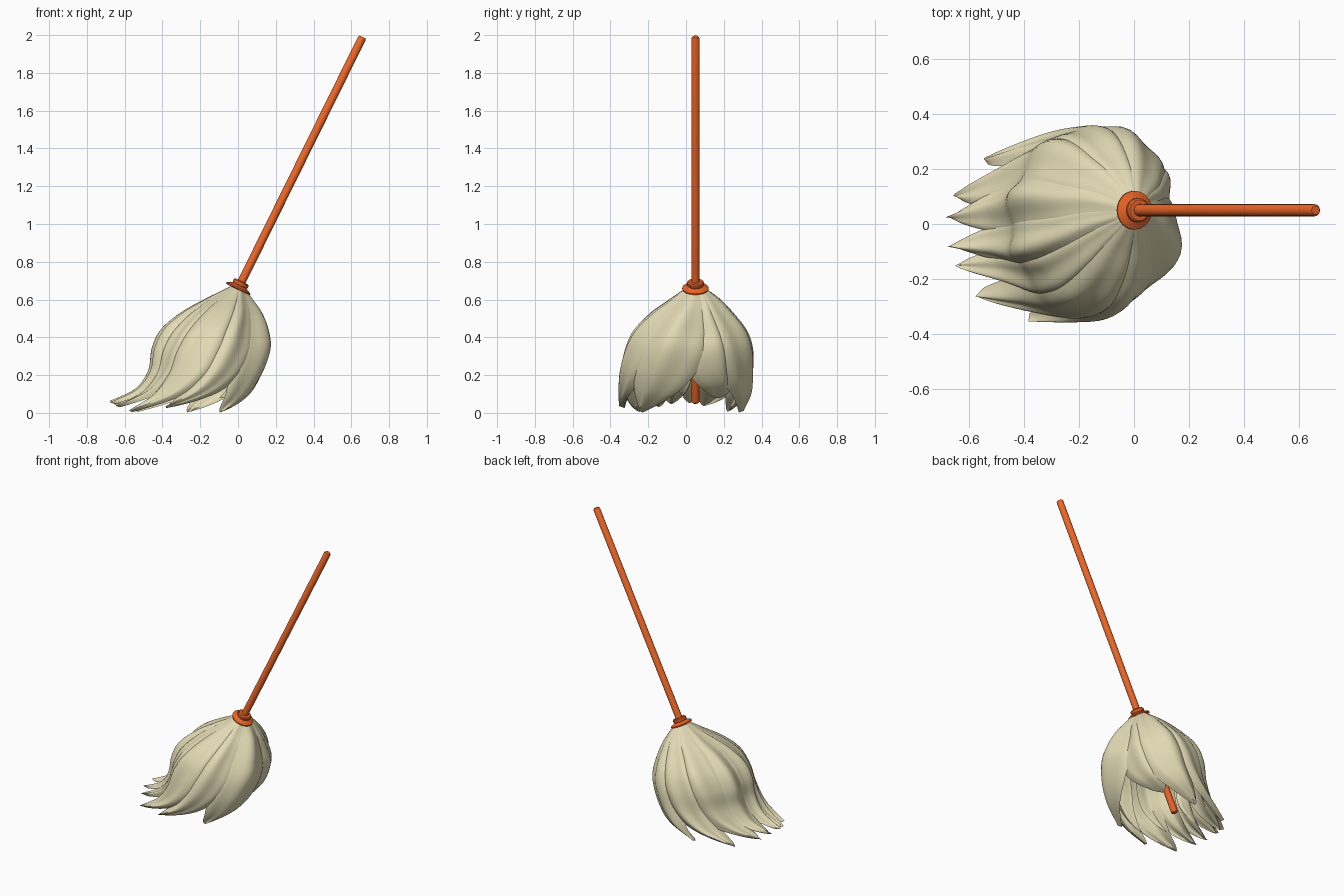
import bpy, bmesh, math
from mathutils import Vector

if "Cube" in bpy.data.objects:
    bpy.data.objects.remove(bpy.data.objects["Cube"])


def material(name, rgb):
    m = bpy.data.materials.new(name)
    m.diffuse_color = (*rgb, 1)
    m.use_nodes = True
    m.node_tree.nodes["Principled BSDF"].inputs["Base Color"].default_value = m.diffuse_color
    return m


ORANGE = material("orange_plastic", (0.83, 0.13, 0.02))
CREAM = material("cream_yarn", (0.76, 0.70, 0.46))


def finish(bm, name, mat, angle):
    bmesh.ops.remove_doubles(bm, verts=bm.verts, dist=0.0004)
    bmesh.ops.recalc_face_normals(bm, faces=bm.faces)
    me = bpy.data.meshes.new(name)
    bm.to_mesh(me)
    bm.free()
    ob = bpy.data.objects.new(name, me)
    bpy.context.collection.objects.link(ob)
    me.materials.append(mat)
    bpy.ops.object.select_all(action='DESELECT')
    ob.select_set(True)
    bpy.context.view_layer.objects.active = ob
    bpy.ops.object.shade_smooth_by_angle(angle=math.radians(angle))
    return ob


def skin(bm, rings):
    """Join closed rings of points into a tube."""
    vs = [[bm.verts.new(p) for p in r] for r in rings]
    n = len(vs[0])
    for a, b in zip(vs, vs[1:]):
        for i in range(n):
            bm.faces.new((a[i], a[(i + 1) % n], b[(i + 1) % n], b[i]))
    return vs


# Leaning axis shared by handle and collar
BASE = Vector((0.002, 0.05, 0.66))
AXIS = Vector((0.443, 0, 0.8965)).normalized()
SIDE = Vector((0, 1, 0))
UP = AXIS.cross(SIDE)


def lathe(name, profile, sides=32):
    bm = bmesh.new()
    rings = []
    for r, h in profile:
        rings.append([BASE + AXIS * h + (SIDE * math.cos(a) + UP * math.sin(a)) * r
                      for a in (2 * math.pi * i / sides for i in range(sides))])
    vs = skin(bm, rings)
    bm.faces.new(vs[0])
    bm.faces.new(vs[-1])
    return finish(bm, name, ORANGE, 35)


lathe("handle", [(0.016, -0.675), (0.022, -0.668), (0.022, 1.474), (0.016, 1.484)])
lathe("collar", [(0.060, -0.008), (0.070, -0.005), (0.070, 0.002), (0.040, 0.016),
                 (0.044, 0.022), (0.044, 0.034), (0.038, 0.040), (0.022, 0.041)])

# Mop head envelope by height: z, xmin, xmax, ymin, ymax
ENV = [(.67, -.04, .03, .01, .09), (.60, -.18, .075, -.09, .19),
       (.53, -.30, .12, -.19, .26), (.44, -.40, .155, -.28, .33),
       (.34, -.45, .175, -.325, .36), (.22, -.47, .145, -.35, .36),
       (.12, -.54, .09, -.355, .35), (.05, -.68, .01, -.355, .31)]


def envelope(t):
    """Catmull-Rom through the envelope rows."""
    f = t * (len(ENV) - 1)
    i = min(int(f), len(ENV) - 2)
    u = f - i
    p = [ENV[max(0, min(len(ENV) - 1, i + k))] for k in (-1, 0, 1, 2)]
    return [0.5 * (2 * b + (c - a) * u + (2 * a - 5 * b + 4 * c - d) * u * u
                   + (3 * b - a - 3 * c + d) * u ** 3) for a, b, c, d in zip(*p)]


def strand(name, a0, a1, width, tip_z, layer, phase, nt=40, ns=18):
    """Leaf-shaped lock of yarn that sweeps from angle a0 to a1 down the envelope."""
    bm = bmesh.new()
    rings = []
    for j in range(nt + 1):
        t = 1 - (1 - j / nt) ** 1.3          # denser towards the tip
        z, x0, x1, y0, y1 = envelope(t)
        z += (tip_z - .05) * t ** 5
        mid = a0 + (a1 - a0) * t ** 1.8
        u = max(0, (t - .5) / .5)
        w = width * (1 - u ** 2.4)
        full = min(1, t / .4) * (1 - .6 * u)
        outer, inner = [], []
        for i in range(ns + 1):
            s = 2 * i / ns - 1
            a = math.radians(mid + s * w)
            out = Vector((math.cos(a), math.sin(a), .35 * t))
            p = Vector(((x0 + x1) / 2 + (x1 - x0) / 2 * math.cos(a),
                        (y0 + y1) / 2 + (y1 - y0) / 2 * math.sin(a), z))
            fold = .013 * math.cos(s * 6 + phase) * (1 - s * s)
            p += out * full * (layer - .06 * s * s + fold)
            outer.append(p)
            if 0 < i < ns:
                inner.append(p - out * full * .03 * (1 - s * s))
        rings.append(outer + inner[::-1])
    skin(bm, rings)
    return finish(bm, name, CREAM, 60)


# start angle, tip angle, half width, tip height, layer offset
STRANDS = [(350, 318, 40, .010, .004), (308, 262, 35, .035, -.006),
           (270, 226, 36, .012, .004), (234, 203, 27, .04, -.012),
           (200, 190, 23, .055, .000), (164, 172, 28, .06, .004),
           (122, 158, 37, .045, -.002), (84, 128, 37, .015, -.006),
           (48, 78, 37, .010, .004), (18, 40, 32, .09, -.022)]
for k, (a0, a1, w, tz, lay) in enumerate(STRANDS):
    strand(f"yarn_strand_{k + 1}", a0, a1, w, tz, lay, k * 1.3)
